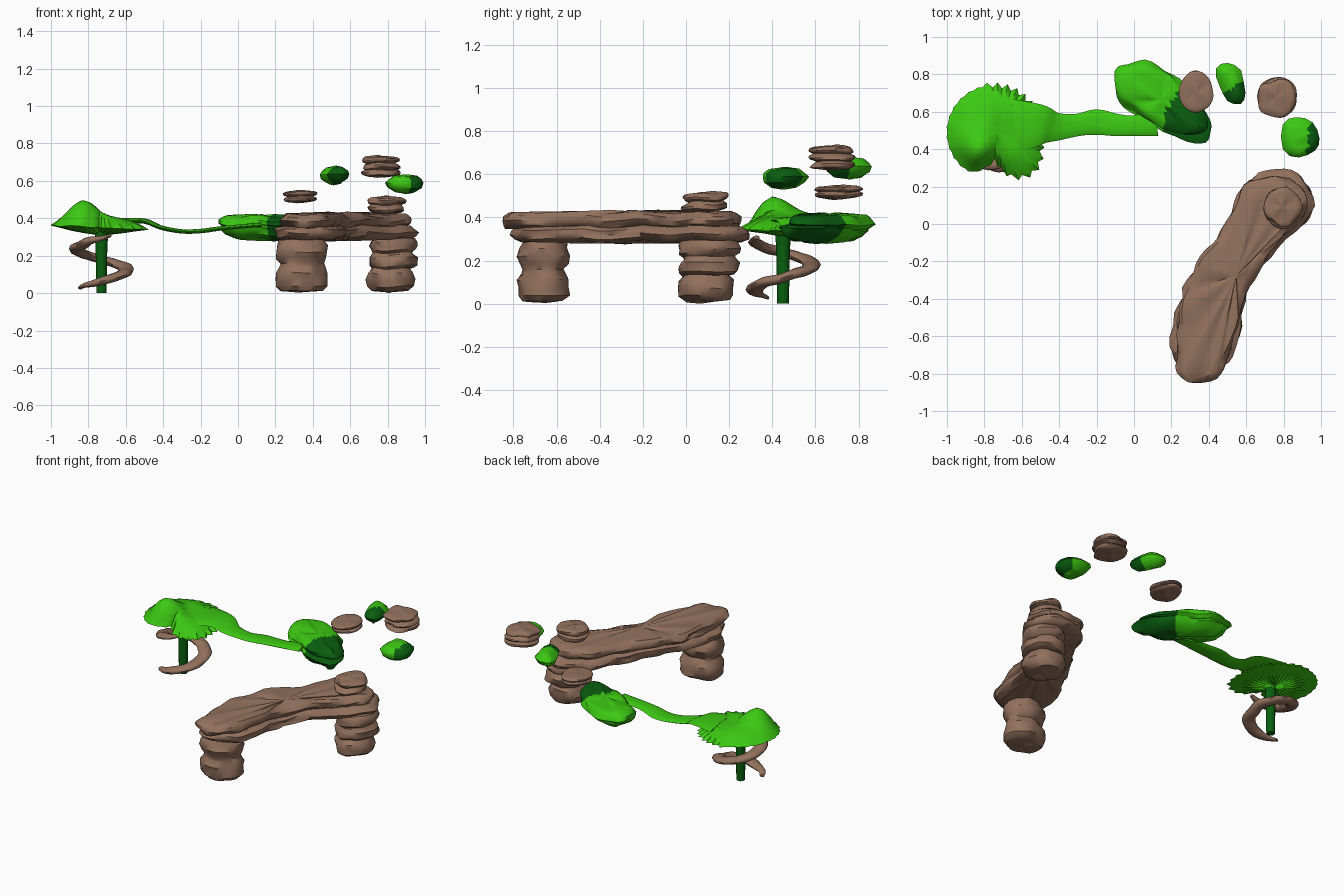
import bpy, bmesh
from math import sin, cos, pi, exp, radians, hypot
from mathutils import Vector, noise

cube = bpy.data.objects.get("Cube")
if cube:
    bpy.data.objects.remove(cube, do_unlink=True)


def material(name, rgb):
    mat = bpy.data.materials.new(name)
    mat.use_nodes = True
    mat.diffuse_color = (*rgb, 1)
    node = next(n for n in mat.node_tree.nodes if n.type == "BSDF_PRINCIPLED")
    node.inputs["Base Color"].default_value = (*rgb, 1)
    node.inputs["Roughness"].default_value = 0.9
    return mat


STONE = material("brown stone", (0.29, 0.165, 0.11))
LEAF = material("bright green", (0.045, 0.58, 0.006))
DARK = material("dark green", (0.003, 0.115, 0.005))


def finish(name, bm, mats, rule=None, angle=40):
    """Turn a bmesh into a smooth shaded object; rule picks the colour by face centre."""
    bmesh.ops.recalc_face_normals(bm, faces=bm.faces[:])
    if rule:
        for face in bm.faces:
            face.material_index = int(rule(face.calc_center_median()))
    mesh = bpy.data.meshes.new(name)
    bm.to_mesh(mesh)
    bm.free()
    obj = bpy.data.objects.new(name, mesh)
    bpy.context.collection.objects.link(obj)
    for mat in mats:
        mesh.materials.append(mat)
    bpy.ops.object.select_all(action="DESELECT")
    obj.select_set(True)
    bpy.context.view_layer.objects.active = obj
    bpy.ops.object.shade_smooth_by_angle(angle=radians(angle))
    return obj


def spline(points, per, closed):
    """Catmull-Rom curve through the points."""
    pts = [Vector(p) for p in points]
    n = len(pts)
    pick = (lambda i: pts[i % n]) if closed else (lambda i: pts[max(0, min(n - 1, i))])
    out = []
    for i in range(n if closed else n - 1):
        a, b, c, d = (pick(i + k) for k in (-1, 0, 1, 2))
        for s in range(per):
            t = s / per
            out.append(0.5 * (2 * b + (c - a) * t + (2 * a - 5 * b + 4 * c - d) * t * t
                              + (3 * b - a - 3 * c + d) * t ** 3))
    return out if closed else out + [pts[-1]]


def bridge(bm, rings):
    for low, high in zip(rings, rings[1:]):
        n = len(low)
        for i in range(n):
            j = (i + 1) % n
            bm.faces.new((low[i], low[j], high[j], high[i]))


def fan(bm, ring, tip):
    top = bm.verts.new(tip)
    for i in range(len(ring)):
        bm.faces.new((ring[i], ring[(i + 1) % len(ring)], top))


def rock(name, outline, profile, mats, rough=0.012, rule=None, per=4, dome=0.008):
    """Loft an outline through (height, outward offset) steps, with uneven sides."""
    pts = spline(outline, per, True)
    n = len(pts)
    if sum(pts[i - 1].cross(pts[i]) for i in range(n)) < 0:
        pts.reverse()
    mid = sum(pts, Vector((0, 0))) / n
    bm = bmesh.new()
    loops = []
    for z, offset in profile:
        loop = []
        for i, p in enumerate(pts):
            t = (pts[(i + 1) % n] - pts[i - 1]).normalized()
            bump = rough * noise.noise(Vector((p.x * 9, p.y * 9, z * 30)))
            q = p + Vector((t.y, -t.x)) * (offset + bump)
            lift = 0.5 * rough * noise.noise(Vector((p.x * 7, p.y * 7, 5)))
            loop.append(Vector((q.x, q.y, max(0, z + lift))))
        loops.append(loop)
    # Caps are concentric rings closing towards the middle
    low, high = loops[0], loops[-1]

    def shrink(loop, f, dz):
        return [Vector((*(mid + (v.xy - mid) * f), max(0, v.z + dz))) for v in loop]
    loops = ([shrink(low, f, -dome * (1 - f)) for f in (0.3, 0.55, 0.8)] + loops
             + [shrink(high, f, dome * (1 - f)) for f in (0.8, 0.55, 0.3)])
    rings = [[bm.verts.new(v) for v in loop] for loop in loops]
    bridge(bm, rings)
    fan(bm, rings[0], (*mid, max(0, profile[0][0] - dome)))
    fan(bm, rings[-1], (*mid, profile[-1][0] + dome))
    return finish(name, bm, mats, rule)


def layers(z0, z1, count, notch=0.02):
    """Profile of stacked rounded slabs."""
    h = (z1 - z0) / count
    steps = ((0.03, -1.0), (0.2, -0.2), (0.45, 0), (0.7, -0.15), (0.9, -0.8))
    return [(z0 + h * (k + f), notch * o) for k in range(count) for f, o in steps]


def oval(x, y, rx, ry, seed):
    """Slightly irregular oval outline."""
    out = []
    for k in range(10):
        a = k * pi / 5
        w = 1 + 0.12 * noise.noise(Vector((cos(a) * 2, sin(a) * 2, seed)))
        out.append((x + rx * w * cos(a), y + ry * w * sin(a)))
    return out


def ribbon(name, path, mats, sides=10):
    """Flat oval strip along (centre, half width, half thickness) stations."""
    bm = bmesh.new()
    rings = []
    for i, (c, w, h) in enumerate(path):
        d = path[min(i + 1, len(path) - 1)][0] - path[max(i - 1, 0)][0]
        side = Vector((d.y, -d.x, 0)).normalized()
        rings.append([bm.verts.new(c + side * w * cos(a) + Vector((0, 0, h * sin(a))))
                      for a in (2 * pi * k / sides for k in range(sides))])
    bridge(bm, rings)
    fan(bm, rings[0], path[0][0])
    fan(bm, rings[-1], path[-1][0])
    return finish(name, bm, mats, angle=60)


# Stone bridge: two overlapping slabs
upper = [(.36, -.86), (.27, -.83), (.23, -.72), (.24, -.45), (.31, -.25), (.42, -.1),
         (.53, .06), (.6, .2), (.72, .26), (.86, .22), (.92, .1), (.86, 0),
         (.73, -.15), (.64, -.3), (.58, -.45), (.53, -.65), (.46, -.8)]
lower = [(.36, -.8), (.26, -.78), (.2, -.66), (.25, -.42), (.35, -.22), (.46, -.04),
         (.56, .15), (.64, .25), (.77, .28), (.9, .25), (.95, .1), (.85, -.04),
         (.72, -.17), (.61, -.35), (.56, -.6), (.5, -.73)]
rock("bridge_lower_slab", lower, layers(.285, .365, 1, .03), [STONE], .03)
rock("bridge_upper_slab", upper, layers(.35, .43, 1, .03), [STONE], .03)

# Bridge legs
rock("front_leg", oval(.34, -.66, .138, .12, 1), layers(.008, .3, 2, .025), [STONE], .02)
rock("back_leg_base", oval(.815, .095, .128, .135, 4), layers(.008, .15, 1, .035), [STONE], .02)
rock("back_leg_top", oval(.83, .11, .13, .14, 8), layers(.13, .3, 2, .02), [STONE], .02)

# Stepping stones
rock("bridge_step", oval(.795, .09, .1, .105, 3), layers(.43, .515, 2, .02), [STONE], .02)
rock("low_floating_step", oval(.335, .7, .093, .112, 5), layers(.49, .545, 2, .02), [STONE], .015)
rock("high_floating_step", oval(.765, .68, .1, .105, 7), layers(.625, .73, 3, .018), [STONE], .025)


# Floating green stepping pads, darker on one corner
def pad(name, outline, z, tint):
    profile = [(z, -.05), (z + .025, -.012), (z + .05, 0), (z + .07, -.015), (z + .088, -.04)]
    rock(name, outline, profile, [LEAF, DARK], .012, tint, per=2)


pad("back_green_pad", [(.44, .83), (.5, .86), (.57, .82), (.6, .7), (.57, .64), (.5, .66),
                       (.45, .74)], .585, lambda c: c.x - c.y > -.2 and c.x > .49)
pad("side_green_pad", [(.8, .4), (.8, .53), (.87, .565), (.95, .54), (.995, .46), (.97, .39),
                       (.88, .35)], .538, lambda c: c.x > .93 and c.y < .53)


# Green platform with a dark end
def dark_end(c):
    return hypot(c.x - .36, c.y - .54) < .2


rock("platform_lower", [(-.09, .7), (-.06, .83), (.04, .84), (.17, .79), (.3, .7), (.39, .58),
                        (.41, .5), (.38, .44), (.25, .46), (.12, .51), (-.02, .61)],
     [(.288, -.08), (.31, -.03), (.335, -.005), (.35, 0), (.36, -.02)],
     [LEAF, DARK], .025, dark_end)
rock("platform_upper", [(-.1, .71), (-.08, .84), (.02, .868), (.17, .83), (.3, .71), (.37, .58),
                        (.37, .5), (.26, .48), (.12, .53), (-.01, .61)],
     [(.345, -.03), (.365, 0), (.385, -.005), (.4, -.02), (.41, -.04)],
     [LEAF, DARK], .025, dark_end)

# Leaf walkway from the canopy to the platform; each station is x, y, z, half width
stations = [(-.64, .52, .385, .15), (-.5, .53, .385, .11), (-.41, .52, .35, .075),
            (-.3, .53, .33, .06), (-.2, .545, .332, .068), (-.1, .53, .345, .06),
            (0, .525, .355, .055), (.12, .54, .365, .07)]
smooth = spline([s[:3] for s in stations], 4, False)
widths = spline([(s[3], 0) for s in stations], 4, False)
ribbon("leaf_walkway", [(p, w.x, .012 + .06 * max(0, w.x - .06))
                        for p, w in zip(smooth, widths)], [LEAF])

# Mushroom-like canopy: domed top, jagged rim, pleated underside
CX, CY, PLEATS = -.73, .49, 30


def rim_radius(a, k):
    r = .25 + .02 * cos(a - pi) + .05 * exp(-((a - 5.5) / .45) ** 2)
    r -= .1 * exp(-((a - 4.6) / .3) ** 2)
    return r + (.012 if k % 2 else -.008) * (1.4 if cos(a) > -.3 else .3)


def canopy_point(a, k, t, top):
    r = rim_radius(a, k) * t
    x, y = CX + r * cos(a), CY + r * sin(a)
    rim = .35 - .012 * cos(a) + .006 * noise.noise(Vector((x * 12, y * 12, 2)))
    if top:
        knob = hypot(x + .83, y - .4)
        z = rim + .065 * (1 - t ** 3) + .08 * exp(-knob ** 2 / .009) * min(1, 4 * (1 - t))
    else:
        z = .31 + (rim - .31) * t ** 1.5 + (.012 if k % 2 else 0) * sin(pi * t)
    return x, y, z


bm = bmesh.new()
path = [(t, False) for t in (.12, .35, .6, .85)] + \
       [(t, True) for t in (1, .95, .88, .78, .65, .5, .35, .18)]
rings = [[bm.verts.new(canopy_point(2 * pi * k / (2 * PLEATS), k, t, top))
          for k in range(2 * PLEATS)] for t, top in path]
bridge(bm, rings)
fan(bm, rings[0], (CX, CY, .31))
fan(bm, rings[-1], canopy_point(0, 0, 0, True))
finish("canopy", bm, [LEAF], angle=50)

# Stem
bm = bmesh.new()
rings = [[bm.verts.new((CX + r * cos(k * pi / 6), .45 + r * sin(k * pi / 6), z))
          for k in range(12)] for z, r in ((0, .027), (.1, .029), (.22, .031), (.33, .036))]
bridge(bm, rings)
bm.faces.new(rings[0])
bm.faces.new(rings[-1])
finish("stem", bm, [DARK])

# Spiral ramp winding up the stem
ramp, steps = [], 44
for i in range(steps + 1):
    s = i / steps
    a = radians(212 + 440 * s)
    taper = min(1, .35 + 5 * min(s, 1 - s))
    wob = noise.noise(Vector((s * 14, 0, 3)))
    r = .133 + .012 * wob
    ramp.append((Vector((CX + r * cos(a), .45 + r * sin(a), .028 + .28 * s + .008 * wob)),
                 .042 * taper, .024 * taper))
ribbon("spiral_ramp", ramp, [STONE])
